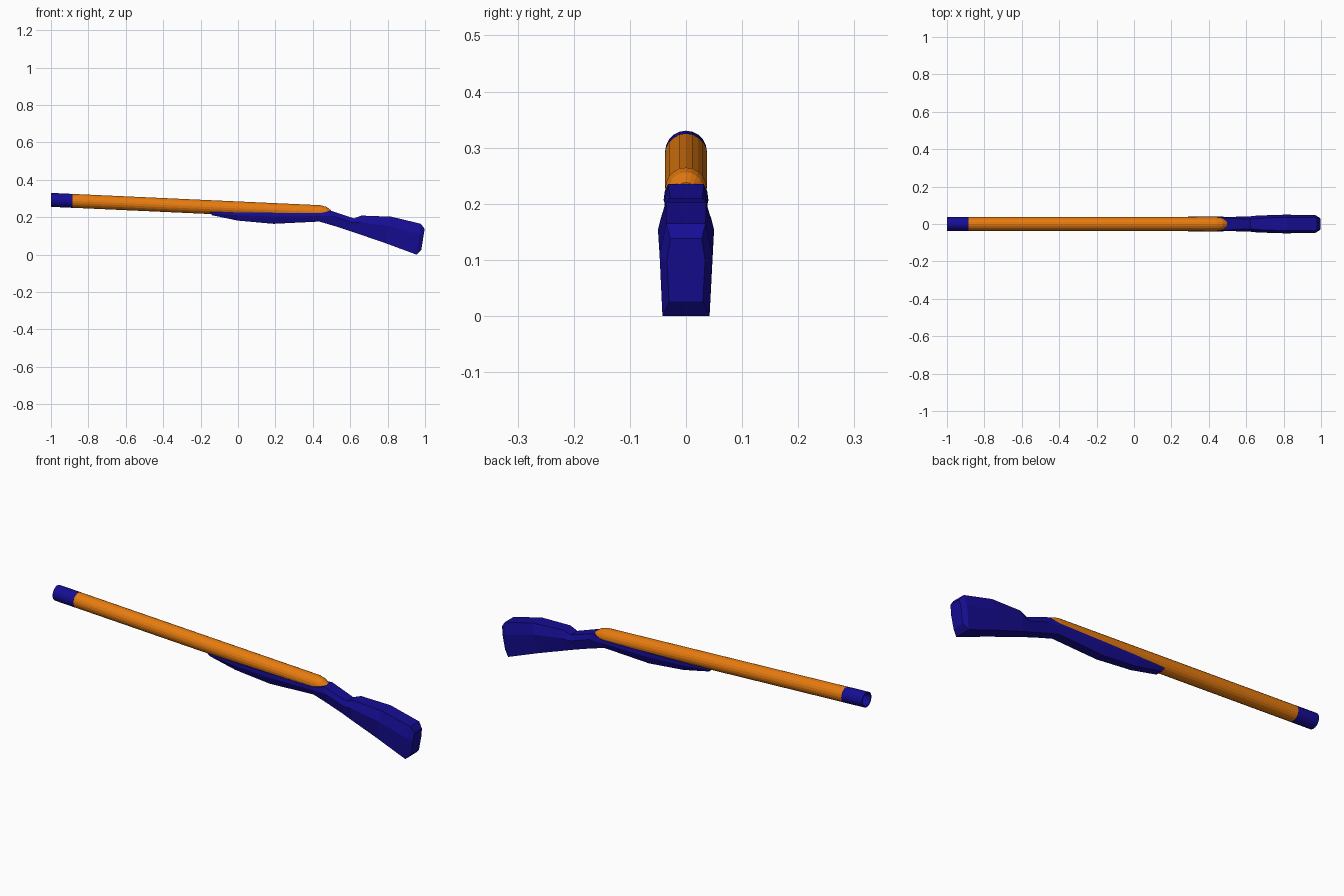
import bpy, bmesh
from math import sin, cos, tau

if "Cube" in bpy.data.objects:
    bpy.data.objects.remove(bpy.data.objects["Cube"])

SIDES = 20


def material(name, rgb):
    m = bpy.data.materials.new(name)
    m.diffuse_color = (*rgb, 1)
    m.use_nodes = True
    m.node_tree.nodes["Principled BSDF"].inputs["Base Color"].default_value = m.diffuse_color
    return m


orange = material("orange", (0.8, 0.2, 0.005))
blue = material("dark_blue", (0.008, 0.004, 0.3))


def loft(name, rings, mat):
    """Skin a list of equal-length point rings and cap both ends."""
    bm = bmesh.new()
    loops = [[bm.verts.new(p) for p in r] for r in rings]
    n = len(loops[0])
    for a, b in zip(loops, loops[1:]):
        for i in range(n):
            j = (i + 1) % n
            bm.faces.new((a[i], a[j], b[j], b[i]))
    bm.faces.new(loops[0])
    bm.faces.new(loops[-1])
    bmesh.ops.recalc_face_normals(bm, faces=bm.faces)
    mesh = bpy.data.meshes.new(name)
    bm.to_mesh(mesh)
    bm.free()
    mesh.materials.append(mat)
    ob = bpy.data.objects.new(name, mesh)
    bpy.context.collection.objects.link(ob)
    return ob


def circle(x, r, drop=0.0):
    """Ring around the gently sloping barrel axis."""
    z = 0.293 - 0.0455 * (x + 1) - drop
    return [(x, r * cos(tau * i / SIDES), z + r * sin(tau * i / SIDES))
            for i in range(SIDES)]


def section(xt, zt, xb, zb, wt, wm, wb, f=0.35):
    """Six-sided stock section from a top point to a bottom point."""
    xm, zm = xt + (xb - xt) * f, zt + (zb - zt) * f
    return [(xt, -wt, zt), (xt, wt, zt), (xm, wm, zm),
            (xb, wb, zb), (xb, -wb, zb), (xm, -wm, zm)]


# Barrel with rounded rear end
loft("barrel", [circle(-0.89, 0.037), circle(0.44, 0.037),
                circle(0.472, 0.032, 0.002), circle(0.497, 0.021, 0.008)], orange)

# Hollow muzzle tip
loft("muzzle", [circle(-0.885, 0.0373), circle(-1.0, 0.0373),
                circle(-1.0, 0.032), circle(-0.9, 0.032)], blue)

# Stock: fore-end, wrist, and butt with bevelled end
stations = [
    (-0.15, 0.228, -0.14, 0.211, 0.025, 0.026, 0.018),
    (0.00, 0.226, 0.00, 0.182, 0.034, 0.034, 0.020),
    (0.20, 0.224, 0.19, 0.165, 0.037, 0.038, 0.022),
    (0.44, 0.222, 0.435, 0.177, 0.038, 0.040, 0.024),
    (0.497, 0.235, 0.52, 0.152, 0.032, 0.038, 0.026),
    (0.62, 0.194, 0.60, 0.126, 0.026, 0.040, 0.028),
    (0.66, 0.209, 0.65, 0.109, 0.030, 0.045, 0.031),
    (0.82, 0.203, 0.79, 0.061, 0.036, 0.050, 0.036),
    (0.978, 0.165, 0.955, 0.000, 0.035, 0.047, 0.042),
    (0.998, 0.138, 0.980, 0.026, 0.028, 0.034, 0.030),
]
loft("stock", [section(*s) for s in stations], blue)
